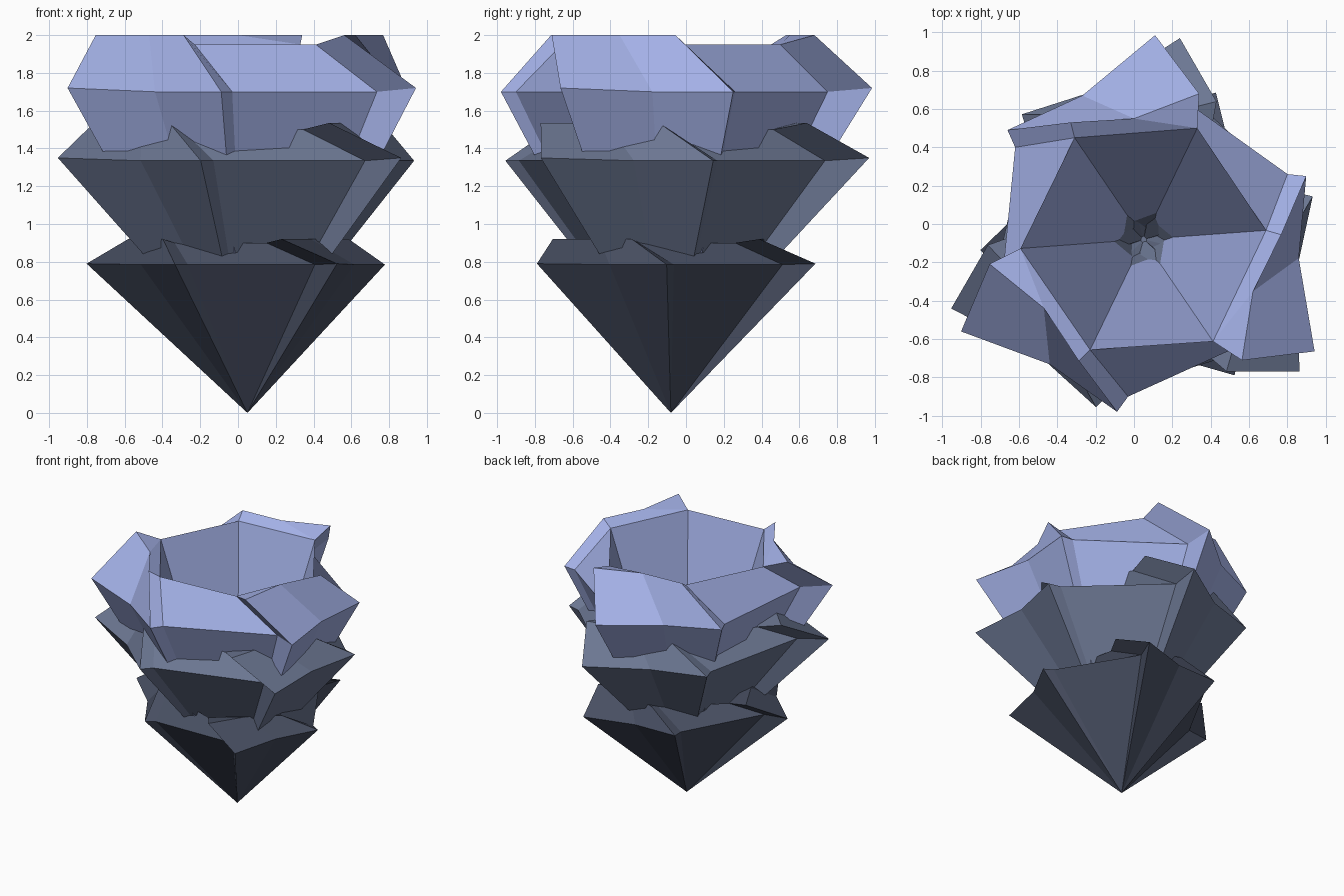
import bpy, bmesh
from math import radians
from mathutils import Matrix, Vector

if "Cube" in bpy.data.objects:
    bpy.data.objects.remove(bpy.data.objects["Cube"])

CENTRE = Vector((0.05, -0.08, 0))

# One third of a tier in plan: (x, y, level), repeated three times around
PLAN = {
    "h0": (0.28, 0.58, "hex"), "h1": (-0.36, 0.53, "hex"),
    "E": (0.29, 0.76, "rim"), "M": (-0.05, 0.63, "rim"), "N": (-0.38, 0.61, "rim"),
    "F": (0.067, 0.83, "mid"), "A": (0.06, 1.065, "tip"), "C": (-0.32, 0.75, "mid"),
    "B": (-0.71, 0.57, "mid"), "D": (-0.67, 0.48, "mid"),
}
# Faces; a trailing n means the same point in the next third
FACES = ["h0 E M", "h0 M N h1", "E A C M", "M C B N", "N B D h1", "h0 F A E",
         "h1 D Fn h0n", "F A apex", "A C apex", "C B apex", "B D apex", "D Fn apex",
         "h0 h1 f1 f0", "h1 h0n f0n f1"]


def tier(name, colour, turn, size, apex_z, floor_z, floor_r, **level):
    bm = bmesh.new()
    apex = bm.verts.new(CENTRE + Vector((0, 0, apex_z)))
    thirds = []
    for i in range(3):
        rot = Matrix.Rotation(radians(turn + 120 * i), 3, 'Z')
        v = {}
        for key, (x, y, lv) in PLAN.items():
            v[key] = bm.verts.new(CENTRE + rot @ Vector((x * size, y * size, level[lv])))
        # inner cup floor, directly below the hexagonal rim
        for k in "01":
            x, y, _ = PLAN["h" + k]
            p = Vector((x, y, 0)).normalized() * floor_r
            v["f" + k] = bm.verts.new(CENTRE + rot @ Vector((p.x, p.y, floor_z)))
        thirds.append(v)
    for i in range(3):
        for spec in FACES:
            face = []
            for key in spec.split():
                if key == "apex":
                    face.append(apex)
                elif key.endswith("n"):
                    face.append(thirds[(i + 1) % 3][key[:-1]])
                else:
                    face.append(thirds[i][key])
            bm.faces.new(face)
    bm.faces.new([t[k] for t in thirds for k in ("f0", "f1")])
    bmesh.ops.recalc_face_normals(bm, faces=bm.faces[:])
    mesh = bpy.data.meshes.new(name)
    bm.to_mesh(mesh)
    bm.free()
    mat = bpy.data.materials.new(name + "_blue")
    mat.diffuse_color = (*colour, 1)
    mat.use_nodes = True
    mat.node_tree.nodes["Principled BSDF"].inputs["Base Color"].default_value = mat.diffuse_color
    mesh.materials.append(mat)
    obj = bpy.data.objects.new(name, mesh)
    bpy.context.collection.objects.link(obj)


# Three nested petal cups, darkest at the base
tier("lower_petals", (0.066, 0.080, 0.125), -23, 0.80, 0.0, 0.16, 0.05,
     tip=0.79, mid=0.785, rim=0.92, hex=0.90)
tier("middle_petals", (0.15, 0.185, 0.29), -7, 1.00, 0.22, 0.24, 0.05,
     tip=1.35, mid=1.335, rim=1.535, hex=1.50)
tier("upper_petals", (0.37, 0.44, 0.80), 0, 1.00, 0.0, 0.20, 0.06,
     tip=1.72, mid=1.70, rim=2.00, hex=1.95)
